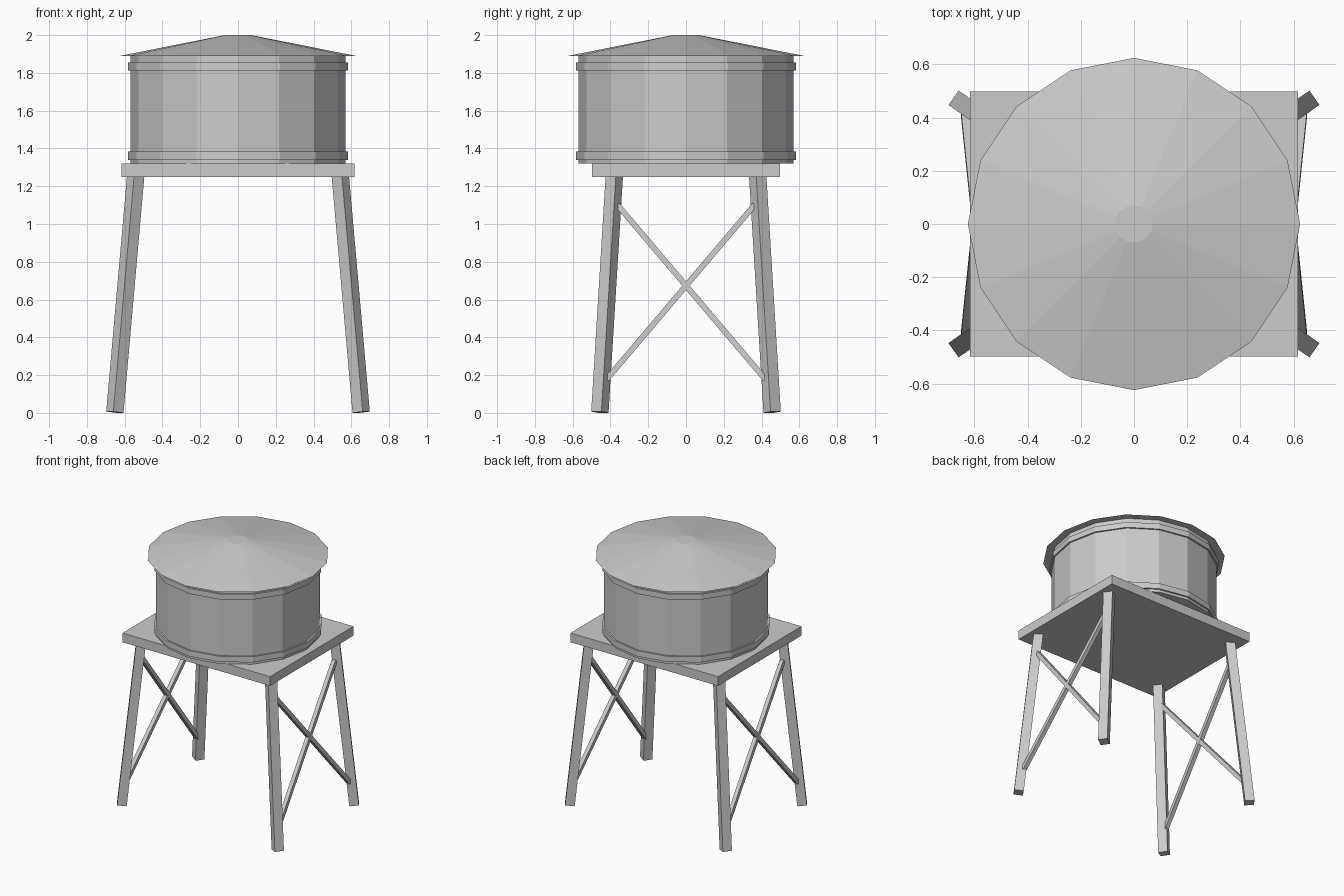
import bpy, bmesh
from math import pi, cos, sin
from mathutils import Vector, Matrix

cube = bpy.data.objects.get("Cube")
if cube:
    bpy.data.objects.remove(cube, do_unlink=True)

GREY = (0.6, 0.6, 0.6, 1.0)
grey = bpy.data.materials.new("light grey")
grey.use_nodes = True
grey.diffuse_color = GREY
grey.node_tree.nodes["Principled BSDF"].inputs["Base Color"].default_value = GREY


def add_object(name, bm):
    mesh = bpy.data.meshes.new(name)
    bmesh.ops.recalc_face_normals(bm, faces=bm.faces)
    bm.to_mesh(mesh)
    bm.free()
    mesh.materials.append(grey)
    obj = bpy.data.objects.new(name, mesh)
    bpy.context.collection.objects.link(obj)
    return obj


def drum(name, bottom, top, r_bottom, r_top, sides=16):
    """Closed faceted drum or cone with a corner on each axis."""
    bm = bmesh.new()
    bmesh.ops.create_cone(bm, cap_ends=True, segments=sides, radius1=r_bottom,
                          radius2=r_top, depth=top - bottom,
                          matrix=Matrix.Translation((0, 0, (bottom + top) / 2)))
    return add_object(name, bm)


def box(name, size, centre):
    bm = bmesh.new()
    bmesh.ops.create_cube(bm, size=1, matrix=Matrix.Translation(centre) @ Matrix.Diagonal((*size, 1)))
    return add_object(name, bm)


def beam(name, start, end, thickness, facing):
    """Square beam between two points, with one face turned towards facing."""
    start, end = Vector(start), Vector(end)
    axis = (end - start).normalized()
    side = axis.cross(Vector(facing)).normalized()
    out = side.cross(axis)
    frame = Matrix((out, side, axis)).transposed().to_4x4()
    bm = bmesh.new()
    bmesh.ops.create_cube(bm, size=1, matrix=Matrix.Translation((start + end) / 2) @ frame
                          @ Matrix.Diagonal((thickness, thickness, (end - start).length, 1)))
    return add_object(name, bm)


# Tank with its two hoops and shallow roof
drum("tank", 1.32, 1.89, 0.57, 0.57)
drum("lower_hoop", 1.34, 1.383, 0.582, 0.582)
drum("upper_hoop", 1.813, 1.855, 0.582, 0.582)
drum("roof", 1.89, 2.0, 0.625, 0.07)

# Platform
box("platform", (1.234, 0.996, 0.07), (0, 0, 1.285))


# Centre line of the splayed legs
def leg_point(z):
    return 0.652 - 0.088 * z, 0.456 - 0.061 * z


for sx, x_name in ((1, "left"), (-1, "right")):
    # Legs, each turned to face the middle
    for sy, y_name in ((-1, "front"), (1, "back")):
        (x0, y0), (x1, y1) = leg_point(0), leg_point(1.285)
        beam(f"{y_name}_{x_name}_leg", (sx * x0, sy * y0, 0.0035),
             (sx * x1, sy * y1, 1.285), 0.066, (sx * x0, sy * y0, 0))
    # Crossed braces between the front and back legs
    low, high = 0.178, 1.1
    for sy, y_name in ((-1, "rising"), (1, "falling")):
        beam(f"{x_name}_{y_name}_brace", (sx * leg_point(low)[0], sy * 0.42, low),
             (sx * leg_point(high)[0], -sy * 0.362, high), 0.03, (sx, 0, 0))
